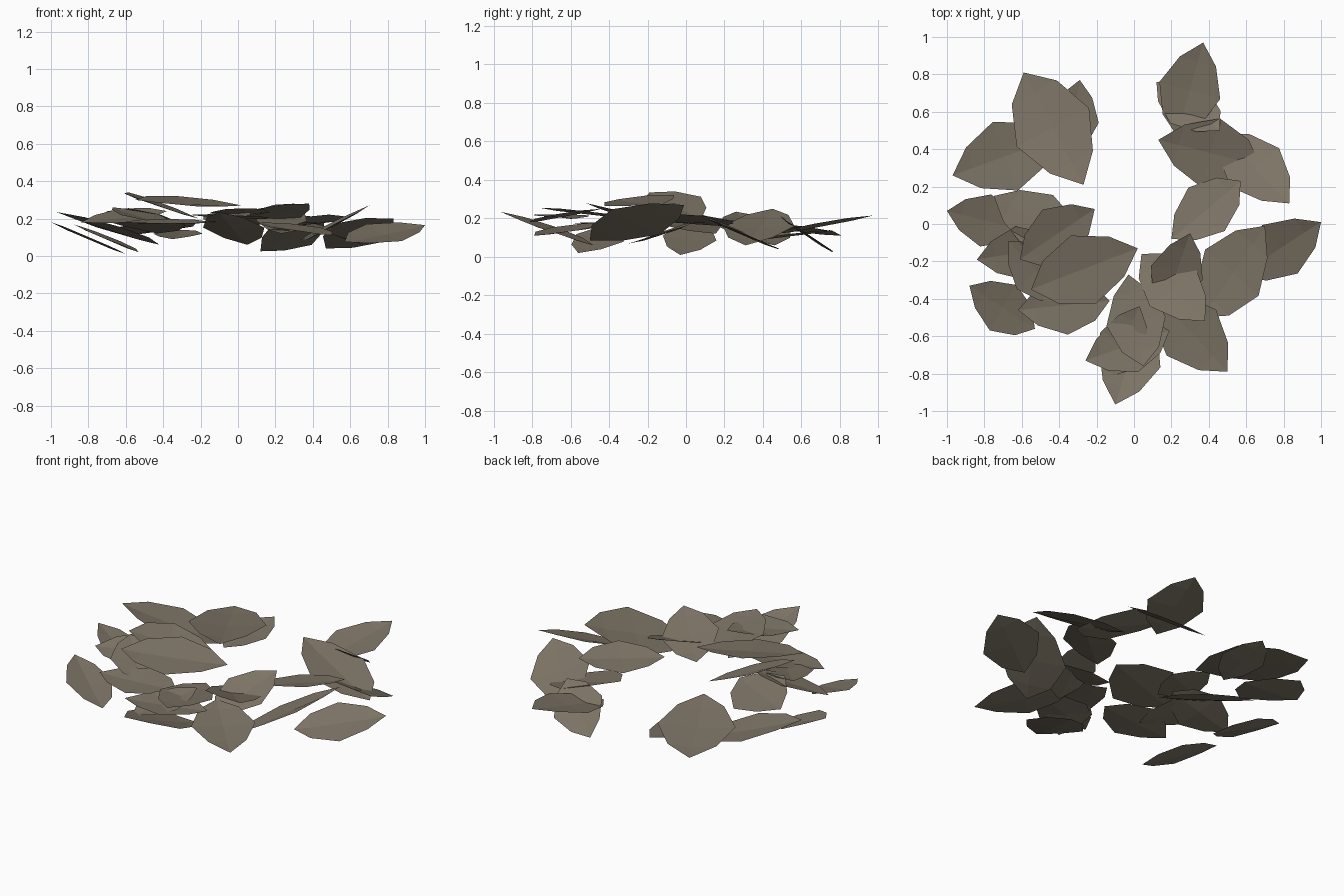
import bpy
from math import sin, cos
from mathutils import Vector

default_cube = bpy.data.objects.get("Cube")
if default_cube:
    bpy.data.objects.remove(default_cube, do_unlink=True)

# One dry brown-grey colour for every leaf
dry_leaf = bpy.data.materials.new("dry_leaf_brown")
dry_leaf.use_nodes = True
colour = (0.205, 0.175, 0.132, 1)
dry_leaf.diffuse_color = colour
shader = dry_leaf.node_tree.nodes["Principled BSDF"]
shader.inputs["Base Color"].default_value = colour
shader.inputs["Roughness"].default_value = 0.9

# Half leaf outline: distance from the tip and half width, as shares of length
OUTLINE = [(0.2, 0.19), (0.51, 0.32), (0.82, 0.2)]
FOLD = 0.012


def leaf(name, tip, base, roll=0.0):
    """Low-poly leaf folded along its midrib; roll lifts its left side."""
    tip, base = Vector(tip), Vector(base)
    length = (tip - base).length
    forward = (tip - base).normalized()
    flat_side = Vector((0, 0, 1)).cross(forward).normalized()
    flat_up = forward.cross(flat_side)
    side = flat_side * cos(roll) + flat_up * sin(roll)
    up = forward.cross(side)

    def point(along, across, lift):
        return tip + length * (side * across + up * lift - forward * along)

    rib = [tip] + [point(a, 0, -FOLD) for a, w in OUTLINE] + [base]
    verts = list(rib)
    faces = []
    for sign in (1, -1):
        start = len(verts)
        verts += [point(a, sign * w, FOLD) for a, w in OUTLINE]
        edge = [0] + [start + i for i in range(len(OUTLINE))] + [len(rib) - 1]
        for i in range(len(rib) - 1):
            corners = [i, edge[i], edge[i + 1], i + 1]
            corners = list(dict.fromkeys(corners))
            faces.append(corners if sign > 0 else corners[::-1])

    mesh = bpy.data.meshes.new(name)
    mesh.from_pydata(verts, [], faces)
    mesh.materials.append(dry_leaf)
    obj = bpy.data.objects.new(name, mesh)
    bpy.context.scene.collection.objects.link(obj)
    return obj


# Back right cluster
leaf("back_right_outer_leaf", (-.97, .26, .235), (-.42, .46, .06))
leaf("back_right_broad_leaf", (-.27, .21, .19), (-.59, .81, .11))
leaf("back_right_low_leaf", (-.29, .77, .14), (-.35, .36, .09))

# Back left cluster
leaf("back_left_raised_leaf", (.37, .97, .215), (.23, .47, .12))
leaf("back_left_sloping_leaf", (.12, .76, .025), (.46, .5, .2), .45)
leaf("back_left_inner_leaf", (.13, .45, .25), (.68, .31, .06))
leaf("back_left_outer_leaf", (.83, .11, .2), (.47, .48, .04), -.3)
leaf("back_left_near_leaf", (.2, -.08, .18), (.57, .23, .19), .2)

# Left cluster
leaf("left_outer_leaf", (1, .01, .165), (.57, -.27, .075), .28)
leaf("left_upright_leaf", (.7, -.01, .27), (.36, -.5, .085), -.35)
leaf("left_dipping_leaf", (.3, -.05, .28), (.16, -.46, .14), .2)
leaf("left_lifted_leaf", (.38, -.52, .28), (.04, -.16, .16), -.15)
leaf("left_front_leaf", (.5, -.79, .11), (.12, -.38, .18))

# Front cluster
leaf("front_top_leaf", (-.03, -.27, .2), (.05, -.76, .255))
leaf("front_side_leaf", (-.26, -.73, .22), (.19, -.57, .2))
leaf("front_raised_leaf", (-.1, -.965, .235), (.05, -.48, .06))
leaf("front_inner_leaf", (.03, -.44, .25), (-.14, -.82, .18))

# Right cluster
leaf("right_outer_leaf", (-1, .07, .18), (-.6, -.03, .01), .1)
leaf("right_back_leaf", (-.75, .15, .2), (-.28, -.12, .165), .4)
leaf("right_side_leaf", (-.84, -.19, .18), (-.38, -.12, .24), -.25)
leaf("right_high_leaf", (-.21, .08, .2), (-.61, -.19, .335), .25)
leaf("right_broad_leaf", (.02, -.13, .27), (-.55, -.35, .3), .15)
leaf("right_front_leaf", (-.62, -.46, .18), (-.13, -.41, .18), -.08)
leaf("right_corner_leaf", (-.88, -.33, .17), (-.53, -.56, .02), .15)
leaf("right_hidden_leaf", (-.67, -.09, .26), (-.38, -.41, .17))
